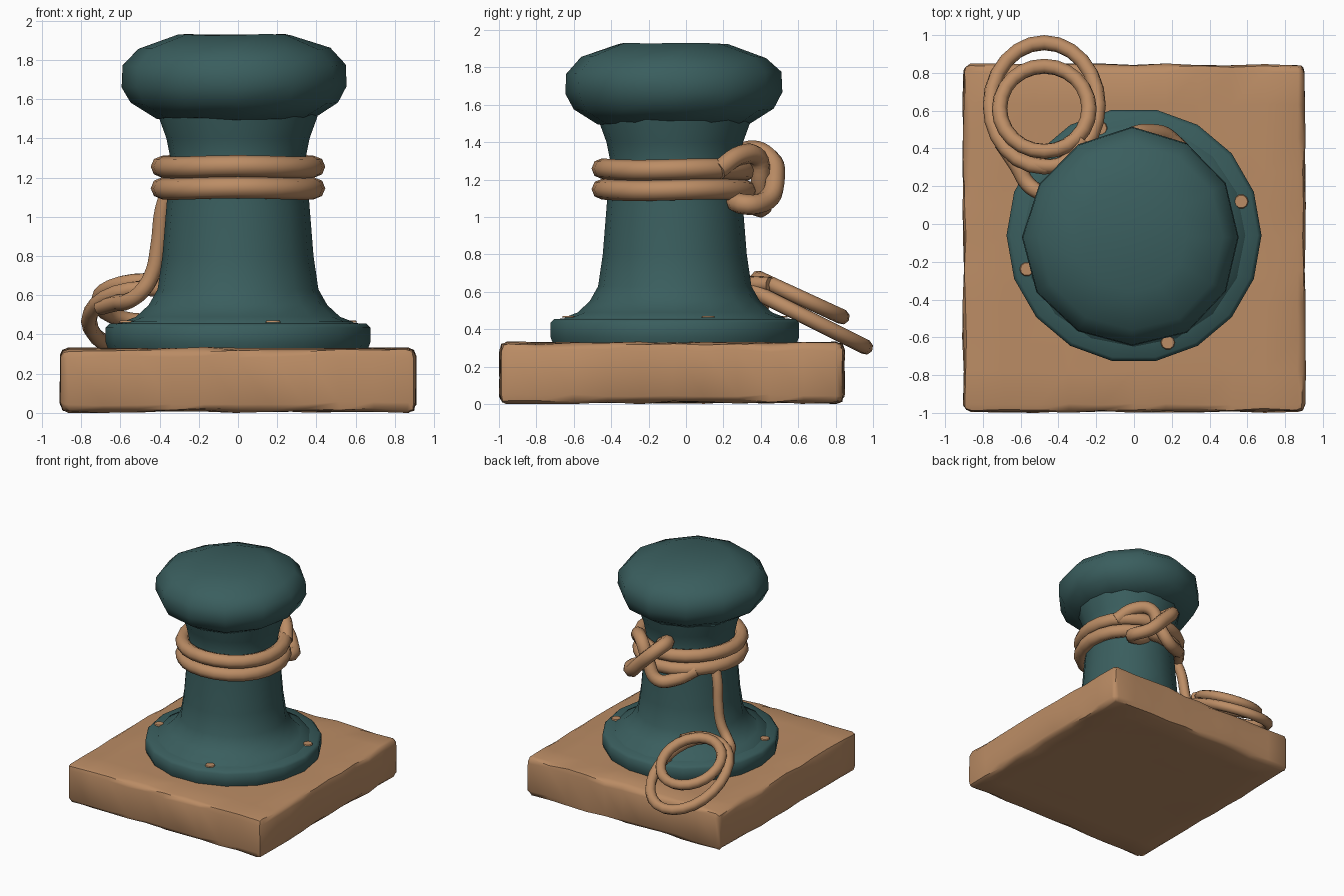
import bpy, bmesh, math, random
from mathutils import Vector

if "Cube" in bpy.data.objects:
    bpy.data.objects.remove(bpy.data.objects["Cube"])

random.seed(4)
CX, CY = 0.0, -0.06      # axis of the post


def material(name, rgb):
    m = bpy.data.materials.new(name)
    m.diffuse_color = (*rgb, 1)
    m.use_nodes = True
    m.node_tree.nodes["Principled BSDF"].inputs["Base Color"].default_value = m.diffuse_color
    return m


TEAL = material("teal_iron", (0.042, 0.112, 0.112))
TAN = material("tan_wood_and_rope", (0.50, 0.265, 0.13))


def finish(name, bm, mat, angle):
    bmesh.ops.recalc_face_normals(bm, faces=bm.faces)
    me = bpy.data.meshes.new(name)
    bm.to_mesh(me)
    bm.free()
    ob = bpy.data.objects.new(name, me)
    bpy.context.collection.objects.link(ob)
    me.materials.append(mat)
    smooth(ob, angle)
    return ob


def smooth(ob, angle):
    bpy.ops.object.select_all(action='DESELECT')
    ob.select_set(True)
    bpy.context.view_layer.objects.active = ob
    bpy.ops.object.shade_smooth_by_angle(angle=math.radians(angle))


def lathe(name, profile, sides, mat, angle=40, jitter=0.0, turn=0.0, cx=CX, cy=CY):
    """Revolve (radius, z) points, with capped ends."""
    bm = bmesh.new()
    rings = []
    wobble = [random.uniform(-jitter, jitter) for _ in range(sides)]
    for r, z in profile:
        rings.append([])
        for i in range(sides):
            a = turn + 2 * math.pi * i / sides
            rr = r * (1 + wobble[i])
            rings[-1].append(bm.verts.new((cx + rr * math.cos(a), cy + rr * math.sin(a),
                                           z + random.uniform(-jitter, jitter) * 0.4)))
    for lo, hi in zip(rings, rings[1:]):
        for i in range(sides):
            j = (i + 1) % sides
            bm.faces.new((lo[i], lo[j], hi[j], hi[i]))
    bm.faces.new(rings[0])
    bm.faces.new(rings[-1])
    return finish(name, bm, mat, angle)


def rope(name, points, radius, cyclic=False, curved=False):
    cu = bpy.data.curves.new(name, 'CURVE')
    cu.dimensions = '3D'
    cu.bevel_depth = radius
    cu.bevel_resolution = 2
    cu.use_fill_caps = True
    sp = cu.splines.new('BEZIER' if curved else 'POLY')
    if curved:
        sp.bezier_points.add(len(points) - 1)
        for p, co in zip(sp.bezier_points, points):
            p.co = co
            p.handle_left_type = p.handle_right_type = 'AUTO'
        sp.resolution_u = 5
    else:
        sp.points.add(len(points) - 1)
        for p, co in zip(sp.points, points):
            p.co = (*co, 1)
    sp.use_cyclic_u = cyclic
    ob = bpy.data.objects.new(name, cu)
    bpy.context.collection.objects.link(ob)
    cu.materials.append(TAN)
    bpy.ops.object.select_all(action='DESELECT')
    ob.select_set(True)
    bpy.context.view_layer.objects.active = ob
    bpy.ops.object.convert(target='MESH')
    smooth(bpy.context.view_layer.objects.active, 50)


# worn slab with softened, uneven edges
bm = bmesh.new()
bmesh.ops.create_cube(bm, size=1)
for v in bm.verts:
    v.co = Vector((v.co.x * 1.82, v.co.y * 1.85 - 0.075, v.co.z * 0.32 + 0.17))
rim = list(bm.edges)
bmesh.ops.bevel(bm, geom=rim, offset=0.04, segments=2, profile=0.5, affect='EDGES')
long_edges = [e for e in bm.edges if e.calc_length() > 1]
bmesh.ops.subdivide_edges(bm, edges=long_edges, cuts=9, use_grid_fill=True)
for v in bm.verts:
    rim_side = abs(v.co.x) > 0.86 or v.co.y < -0.95 or v.co.y > 0.80
    k = 0.012 if rim_side else 0.005
    v.co.x -= math.copysign(random.uniform(-0.2, 1) * k, v.co.x)
    v.co.y -= math.copysign(random.uniform(-0.2, 1) * k, v.co.y)
    v.co.z = max(0.0, v.co.z + random.uniform(-1, 0.5) * k)
finish("wood_slab", bm, TAN, 45)

# iron post: flange, flared shaft and mushroom cap
lathe("flange", [(0.66, 0.32), (0.675, 0.36), (0.675, 0.435), (0.655, 0.455), (0.5, 0.462)],
      18, TEAL, 45)
lathe("shaft", [(0.60, 0.44), (0.585, 0.465), (0.52, 0.49), (0.455, 0.55), (0.41, 0.63),
                (0.385, 0.80), (0.365, 1.05), (0.345, 1.30), (0.365, 1.40), (0.405, 1.51),
                (0.42, 1.60)],
      16, TEAL, 60)
lathe("cap", [(0.40, 1.50), (0.53, 1.575), (0.575, 1.665), (0.57, 1.77), (0.49, 1.855), (0.29, 1.93)],
      12, TEAL, 50, jitter=0.02, cx=-0.01, cy=-0.07)

# four bolt heads on the flange
for k in range(4):
    a = math.radians(17.5 + 90 * k)
    lathe("bolt_head_%d" % (k + 1), [(0.038, 0.462), (0.034, 0.471)], 10, TAN,
          cx=CX + 0.595 * math.cos(a), cy=CY + 0.595 * math.sin(a))

# two turns of rope round the shaft
for name, z in (("upper_rope_turn", 1.255), ("lower_rope_turn", 1.145)):
    pts = [(CX + 0.39 * math.cos(t), CY + 0.39 * math.sin(t), z + 0.004 * math.sin(3 * t))
           for t in (2 * math.pi * i / 24 for i in range(24))]
    rope(name, pts, 0.055, cyclic=True)

# knot at the back: a slanted loop over a crossing strand
rope("knot_loop", [(0.27, 0.30, 1.07), (0.20, 0.43, 1.09), (0.09, 0.475, 1.20), (-0.03, 0.44, 1.32),
                   (-0.06, 0.34, 1.355), (0.02, 0.28, 1.30), (0.12, 0.28, 1.12)],
     0.055, cyclic=True, curved=True)
rope("knot_cross_strand", [(0.33, 0.17, 1.25), (0.24, 0.29, 1.33), (0.14, 0.38, 1.32),
                           (0.07, 0.40, 1.18), (-0.02, 0.41, 1.06), (-0.14, 0.35, 1.07),
                           (-0.26, 0.24, 1.14)],
     0.053, curved=True)

# hanging tail running into the coil that leans on the flange
tail = [(-0.35, 0.11, 1.14), (-0.385, 0.13, 1.03), (-0.405, 0.15, 0.86), (-0.44, 0.16, 0.70),
        (-0.50, 0.17, 0.61), (-0.56, 0.21, 0.57)]
rope("rope_tail", tail + [(-0.62, 0.31, 0.56), (-0.70, 0.43, 0.54)], 0.042, curved=True)

# coil: (centre y, centre z, x radius, y radius, slope)
coils = {"outer_coil": (0.63, 0.47, 0.285, 0.33, -0.50),
         "inner_coil": (0.61, 0.57, 0.237, 0.225, -0.46)}
for name, (y0, z0, rx, ry, slope) in coils.items():
    pts = []
    for i in range(24):
        t = 2 * math.pi * i / 24
        dy = ry * math.sin(t)
        pts.append((-0.475 + rx * math.cos(t), y0 + dy, z0 + slope * dy))
    rope(name, pts, 0.041, cyclic=True)

# short strand linking the two coils
rope("coil_link", [(-0.70, 0.44, 0.55), (-0.63, 0.36, 0.60), (-0.50, 0.31, 0.635),
                   (-0.36, 0.33, 0.645), (-0.27, 0.45, 0.64)], 0.04, curved=True)
